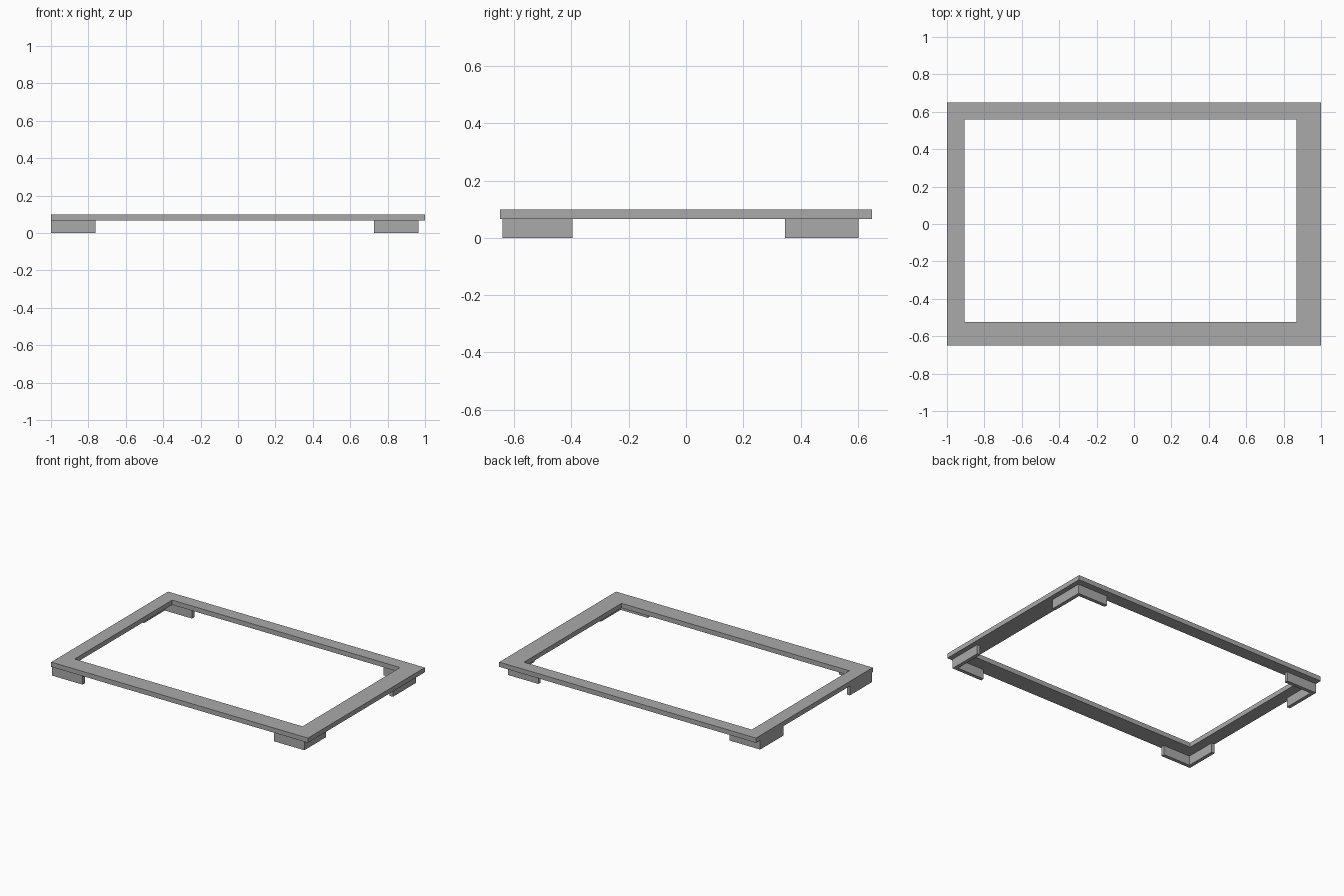
import bpy, bmesh

cube = bpy.data.objects.get("Cube")
if cube:
    bpy.data.objects.remove(cube, do_unlink=True)

grey = bpy.data.materials.new("plain grey")
grey.use_nodes = True
colour = (0.4, 0.4, 0.4, 1)
grey.diffuse_color = colour
grey.node_tree.nodes["Principled BSDF"].inputs["Base Color"].default_value = colour

PLATE_BOTTOM, PLATE_TOP = 0.066, 0.099
WALL = 0.025


def extruded(name, bm, height):
    """Give the flat faces in bm a thickness and make an object of them."""
    result = bmesh.ops.extrude_face_region(bm, geom=bm.faces[:])
    top = [v for v in result["geom"] if isinstance(v, bmesh.types.BMVert)]
    bmesh.ops.translate(bm, verts=top, vec=(0, 0, height))
    bmesh.ops.recalc_face_normals(bm, faces=bm.faces[:])
    mesh = bpy.data.meshes.new(name)
    bm.to_mesh(mesh)
    bm.free()
    mesh.materials.append(grey)
    obj = bpy.data.objects.new(name, mesh)
    bpy.context.collection.objects.link(obj)
    return obj


def rectangle(bm, x0, x1, y0, y1, z):
    corners = [(x0, y0), (x1, y0), (x1, y1), (x0, y1)]
    return [bm.verts.new((x, y, z)) for x, y in corners]


# Flat frame with an off-centre opening
bm = bmesh.new()
outer = rectangle(bm, -1, 1, -0.65, 0.65, PLATE_BOTTOM)
inner = rectangle(bm, -0.905, 0.87, -0.525, 0.56, PLATE_BOTTOM)
for i in range(4):
    j = (i + 1) % 4
    bm.faces.new((outer[i], outer[j], inner[j], inner[i]))
extruded("frame", bm, PLATE_TOP - PLATE_BOTTOM)


# L-shaped corner feet, arms running inwards from each outer corner
def corner_foot(name, x, y, sx, sy, arm_x, arm_y):
    profile = [(0, 0), (arm_x, 0), (arm_x, WALL), (WALL, WALL),
               (WALL, arm_y), (0, arm_y)]
    bm = bmesh.new()
    bm.faces.new([bm.verts.new((x + sx * u, y + sy * v, 0)) for u, v in profile])
    extruded(name, bm, PLATE_BOTTOM)


for side, x, sx in (("right", -1, 1), ("left", 0.965, -1)):
    for end, y, sy, arm_y in (("front", -0.64, 1, 0.243), ("back", 0.603, -1, 0.257)):
        corner_foot(f"{end}_{side}_foot", x, y, sx, sy, 0.237, arm_y)
